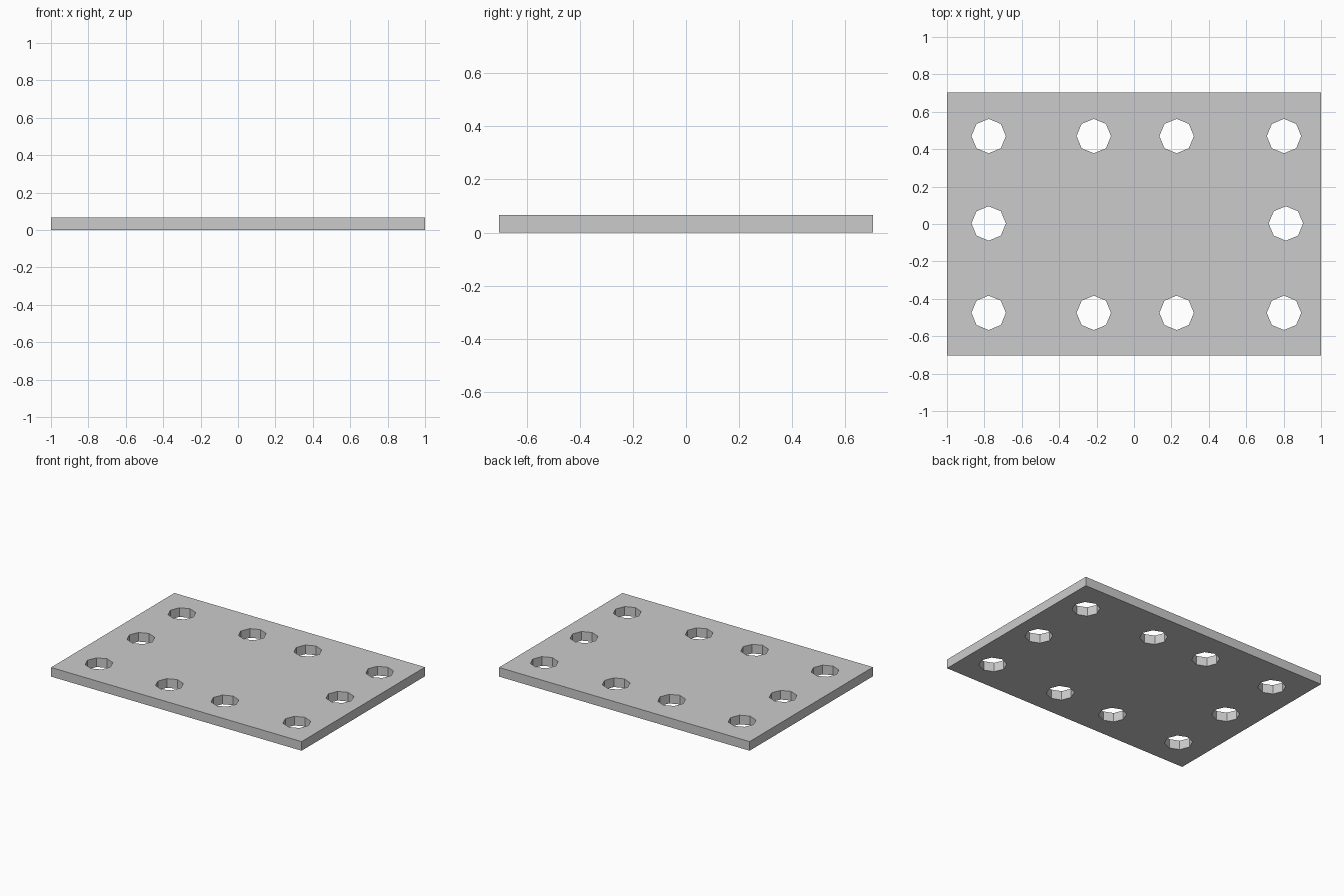
import bpy, bmesh
from mathutils import Matrix

if "Cube" in bpy.data.objects:
    bpy.data.objects.remove(bpy.data.objects["Cube"])

WIDTH, DEPTH, THICK = 2.0, 1.406, 0.066
HOLE_R = 0.092


def make_object(name, bm):
    mesh = bpy.data.meshes.new(name)
    bm.to_mesh(mesh)
    bm.free()
    obj = bpy.data.objects.new(name, mesh)
    bpy.context.collection.objects.link(obj)
    return obj


# Flat rectangular plate
bm = bmesh.new()
bmesh.ops.create_cube(bm, size=1, matrix=Matrix.Translation((0, 0, THICK / 2))
                      @ Matrix.Diagonal((WIDTH, DEPTH, THICK, 1)))
plate = make_object("plate", bm)

# Eight-sided hole cutters: two rows of four, plus one at each end
centres = [(x, y) for y in (0.47, -0.475) for x in (-0.777, -0.215, 0.228, 0.802)]
centres += [(-0.777, 0.003), (0.812, 0.003)]
bm = bmesh.new()
for x, y in centres:
    bmesh.ops.create_cone(bm, cap_ends=True, segments=8, radius1=HOLE_R,
                          radius2=HOLE_R, depth=THICK * 4,
                          matrix=Matrix.Translation((x, y, THICK / 2)))
cutter = make_object("hole_cutter", bm)
cutter.hide_render = True

# Cut the holes through the plate
mod = plate.modifiers.new("holes", 'BOOLEAN')
mod.operation = 'DIFFERENCE'
mod.solver = 'EXACT'
mod.object = cutter
bpy.context.view_layer.objects.active = plate
bpy.ops.object.modifier_apply(modifier=mod.name)
bpy.data.objects.remove(cutter)
